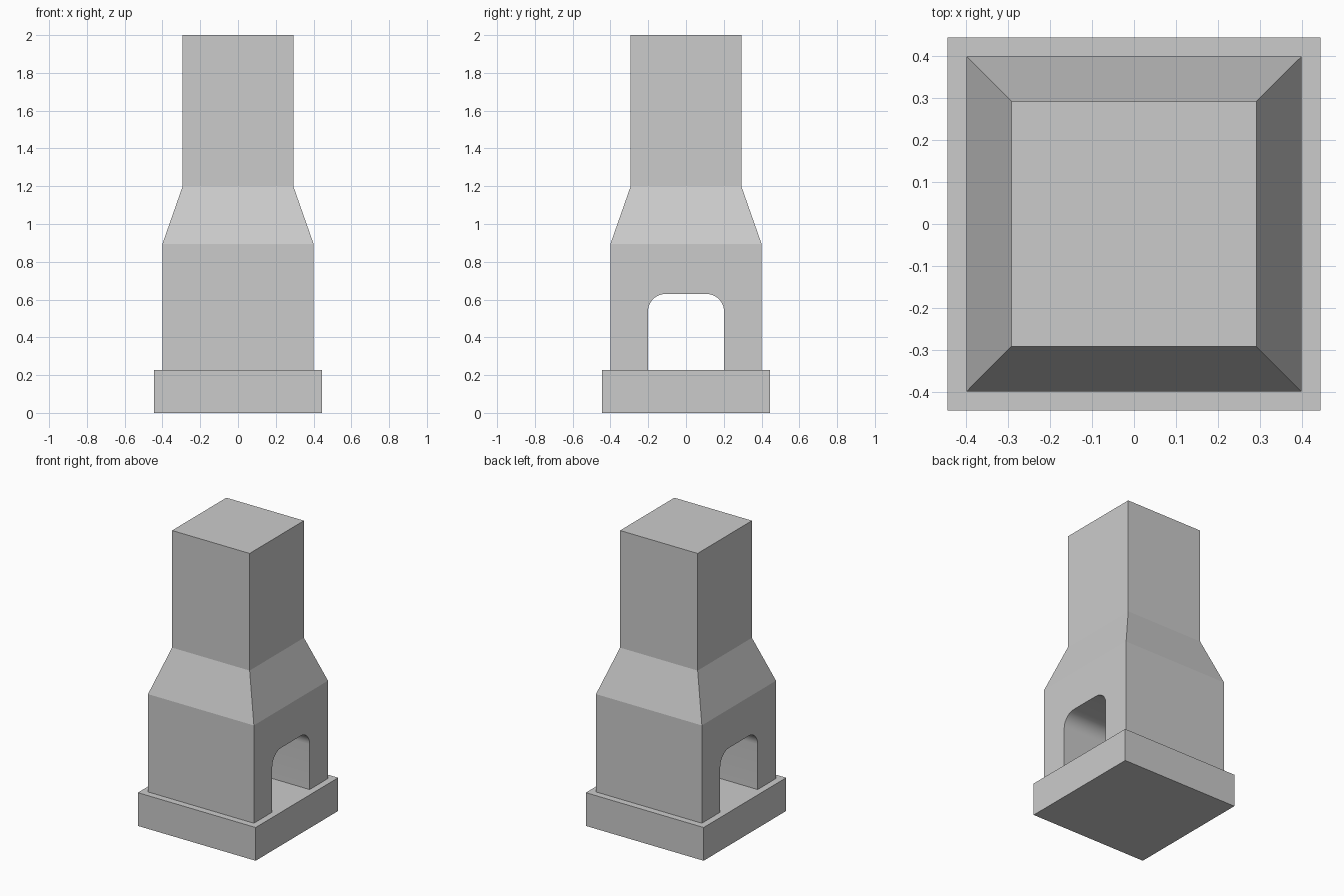
import bpy, bmesh
from math import sin, cos, pi, radians
from mathutils import Vector

if "Cube" in bpy.data.objects:
    bpy.data.objects.remove(bpy.data.objects["Cube"])

BASE_Z, BODY_Z, NECK_Z, TOP_Z = 0.227, 0.895, 1.2, 2.0
BODY, NECK = 0.4, 0.293


def finish(bm, name):
    bmesh.ops.recalc_face_normals(bm, faces=bm.faces)
    mesh = bpy.data.meshes.new(name)
    bm.to_mesh(mesh)
    bm.free()
    obj = bpy.data.objects.new(name, mesh)
    bpy.context.collection.objects.link(obj)
    return obj


def extrude_up(bm, face, z, half):
    """Extrude a square cap to height z with the given half width."""
    new = bmesh.ops.extrude_discrete_faces(bm, faces=[face])["faces"][0]
    for v in new.verts:
        v.co = Vector((half if v.co.x > 0 else -half,
                       half if v.co.y > 0 else -half, z))
    return new


# Plinth slab
bm = bmesh.new()
bmesh.ops.create_cube(bm, size=1)
for v in bm.verts:
    v.co = Vector((v.co.x * 0.89, v.co.y * 0.89, (v.co.z + 0.5) * BASE_Z))
finish(bm, "plinth")

# Firebox profile in the YZ plane, with a round-cornered opening
r, half_w, open_top, steps = 0.095, 0.202, 0.63, 10
arc = [(half_w - r + r * cos(a), open_top - r + r * sin(a))
       for a in (pi / 2 * i / steps for i in range(steps + 1))]
right = [(BODY, BODY_Z), (BODY, BASE_Z), (half_w, BASE_Z)] + arc
profile = right + [(-y, z) for y, z in reversed(right)]

# Firebox runs through along X, then tapers into the chimney stack
bm = bmesh.new()
face = bm.faces.new([bm.verts.new((-BODY, y, z)) for y, z in profile])
ext = bmesh.ops.extrude_face_region(bm, geom=[face], use_keep_orig=True)["geom"]
for v in ext:
    if isinstance(v, bmesh.types.BMVert):
        v.co.x = BODY
bm.normal_update()
cap = next(f for f in bm.faces if all(abs(v.co.z - BODY_Z) < 1e-5 for v in f.verts))
cap = extrude_up(bm, cap, NECK_Z, NECK)
extrude_up(bm, cap, TOP_Z, NECK)
chimney = finish(bm, "firebox_and_stack")

# Smooth only the rounded corners of the opening
bpy.context.view_layer.objects.active = chimney
chimney.select_set(True)
bpy.ops.object.shade_smooth_by_angle(angle=radians(15))
